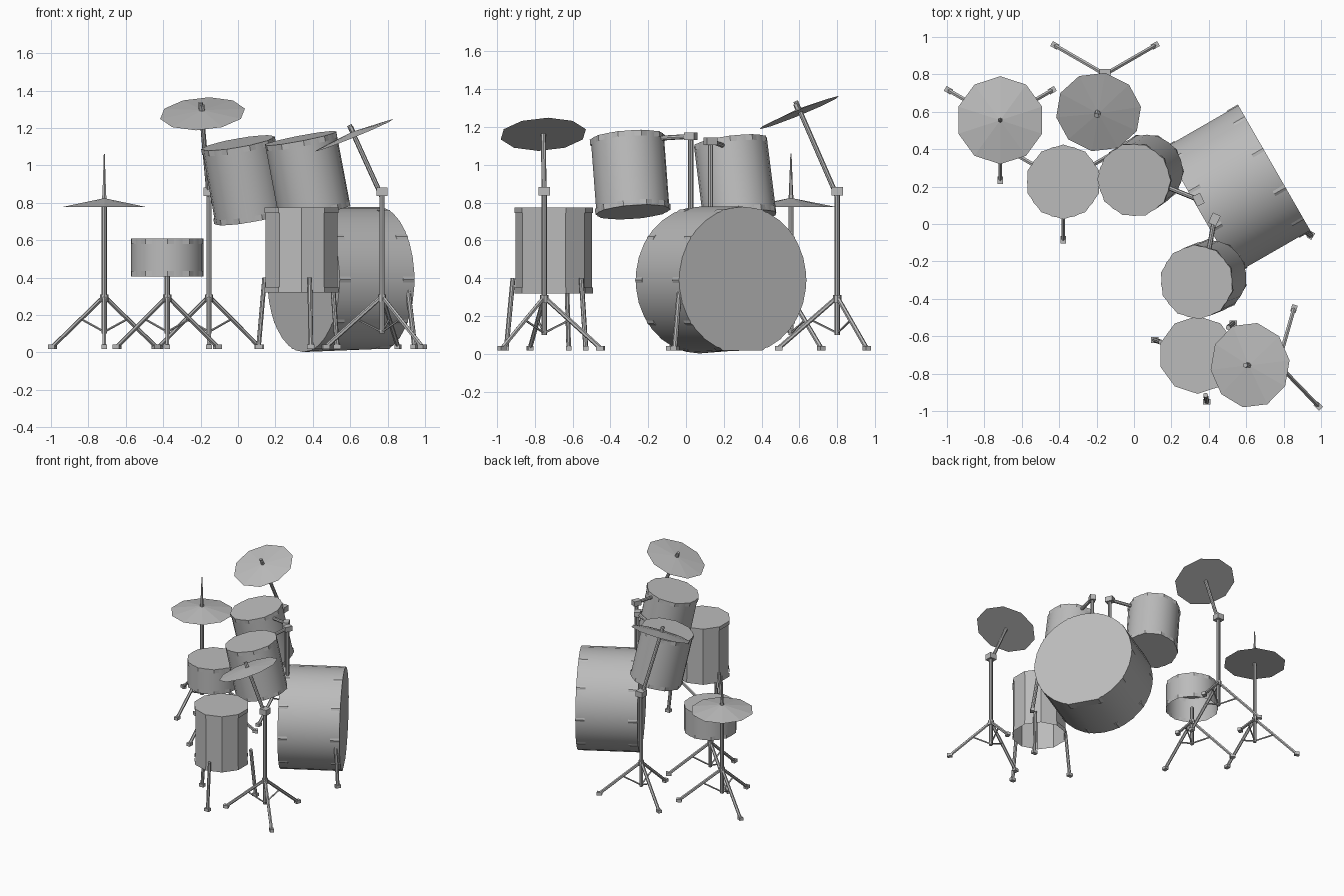
import bpy, bmesh
from math import radians, sin, cos
from mathutils import Vector, Matrix

if "Cube" in bpy.data.objects:
    bpy.data.objects.remove(bpy.data.objects["Cube"])

grey = bpy.data.materials.new("plain grey")
grey.use_nodes = True
grey.diffuse_color = (0.5, 0.5, 0.5, 1)
grey.node_tree.nodes["Principled BSDF"].inputs["Base Color"].default_value = (0.5, 0.5, 0.5, 1)


def finish(name, bm, smooth=False):
    mesh = bpy.data.meshes.new(name)
    bm.to_mesh(mesh)
    bm.free()
    mesh.materials.append(grey)
    obj = bpy.data.objects.new(name, mesh)
    bpy.context.collection.objects.link(obj)
    if smooth:
        bpy.ops.object.select_all(action="DESELECT")
        obj.select_set(True)
        bpy.context.view_layer.objects.active = obj
        bpy.ops.object.shade_smooth_by_angle(angle=radians(30))
    return obj


def frame(a, b):
    """Matrix centred between two points with local z along them."""
    d = b - a
    return Matrix.Translation((a + b) / 2) @ d.to_track_quat("Z", "Y").to_matrix().to_4x4()


def tube(name, a, b, r, sides=8, r2=None, caps="both", smooth=False, turn=0):
    a, b = Vector(a), Vector(b)
    bm = bmesh.new()
    bmesh.ops.create_cone(bm, cap_ends=True, segments=sides, radius1=r,
                          radius2=r if r2 is None else r2, depth=(b - a).length)
    drop = []
    for f in bm.faces:
        if (f.normal.z < -0.9 and caps in ("end", "none")) or \
           (f.normal.z > 0.9 and caps in ("start", "none")):
            drop.append(f)
    bmesh.ops.delete(bm, geom=drop, context="FACES_ONLY")
    bm.transform(frame(a, b) @ Matrix.Rotation(radians(turn), 4, "Z"))
    return finish(name, bm, smooth)


def block(name, centre, size, angle=0):
    bm = bmesh.new()
    bmesh.ops.create_cube(bm, size=1)
    bm.transform(Matrix.Translation(centre) @ Matrix.Rotation(radians(angle), 4, "Z")
                 @ Matrix.Diagonal((*size, 1)))
    return finish(name, bm)


def drum(name, bottom, top, r, band=0.03, sides=20, closed=True):
    """Round shell whose ten-sided hoops show at the corners."""
    bottom, top = Vector(bottom), Vector(top)
    step = (top - bottom).normalized() * band
    shell = tube(name + "_shell", bottom, top, r * 0.97, sides,
                 caps="both" if closed else "end", smooth=True)
    tube(name + "_top_hoop", top - step, top, r, 10, caps="end")
    tube(name + "_bottom_hoop", bottom, bottom + step, r, 10, caps="start" if closed else "none")
    return shell


def foot(name, at, angle=0):
    block(name, (at[0], at[1], 0.03), (0.04, 0.03, 0.024), angle)


def stand(name, x, y, top, angle, reach=0.31):
    """Post on three splayed legs with short braces."""
    tube(name + "_post", (x, y, 0.1), (x, y, top), 0.014)
    tube(name + "_hub", (x, y, 0.27), (x, y, 0.31), 0.022)
    for i in range(3):
        a = radians(angle + 120 * i)
        hub, low = Vector((x, y, 0.3)), Vector((x + reach * cos(a), y + reach * sin(a), 0.03))
        tube(f"{name}_leg_{i + 1}", hub, low, 0.012, 6)
        tube(f"{name}_brace_{i + 1}", (x, y, 0.11), hub.lerp(low, 0.45), 0.006, 5)
        foot(f"{name}_foot_{i + 1}", low, angle + 120 * i)


def cymbal(name, centre, normal, r, rise=0.035):
    n = Vector(normal).normalized()
    c = Vector(centre)
    tube(name, c - n * 0.5 * rise, c + n * 0.5 * rise, r, 10, r2=0.01)
    tube(name + "_nut", c, c + n * 0.04, 0.014, 6)


# Bass drum, lying on its side with the front end flattened onto its hoop
back, front = Vector((0.35, 0.07, 0.39)), Vector((0.75, 0.3, 0.39))
axis = (front - back).normalized()
bass = tube("bass_drum_shell", back, front, 0.388, 30, smooth=True)
for v in bass.data.vertices:
    if (v.co - front).dot(axis) > -0.01:
        v.co.z = max(v.co.z, 0.02)
for label, p, q in (("back", back, back + axis * 0.07), ("front", front - axis * 0.07, front)):
    tube(f"bass_drum_{label}_hoop", p, q, 0.391, 10, turn=18)
tube("bass_drum_spur", (0.9, -0.03, 0.4), (0.945, -0.06, 0.03), 0.014)
foot("bass_drum_spur_foot", (0.945, -0.06), 60)

# Hanging toms
drum("left_tom", (0.41, -0.28, 0.75), (0.335, -0.31, 1.145), 0.2)
drum("right_tom", (0.07, 0.285, 0.72), (0, 0.235, 1.12), 0.2)

# Tom mounts on the bass drum
for name, x, y, z, end, turn in (("left_mount", 0.43, 0.025, 1.15, (0.4, -0.14, 1.14), 65),
                                 ("right_mount", 0.345, 0.13, 1.125, (0.17, 0.2, 1.1), 115)):
    tube(name + "_post", (x, y, 0.7), (x, y, z + 0.02), 0.014)
    block(name + "_clamp", (x, y, z), (0.06, 0.045, 0.04), turn)
    tube(name + "_arm", (x, y, z), end, 0.013)

# Floor tom with three legs
drum("floor_tom", (0.34, -0.7, 0.32), (0.34, -0.7, 0.775), 0.208, sides=10, closed=False)
for i, (x, y) in enumerate(((-0.23, 0.08), (0.05, -0.25), (0.19, 0.17))):
    tube(f"floor_tom_leg_{i + 1}", (0.34 + x * 0.86, -0.7 + y * 0.86, 0.4),
         (0.34 + x, -0.7 + y, 0.03), 0.013)
    foot(f"floor_tom_foot_{i + 1}", (0.34 + x, -0.7 + y))

# Snare drum on its stand
drum("snare", (-0.378, 0.225, 0.405), (-0.378, 0.225, 0.61), 0.2, closed=False)
stand("snare_stand", -0.378, 0.225, 0.42, -90)

# Hi-hat with a thin pull rod
stand("hi_hat_stand", -0.715, 0.555, 0.8, -90, 0.32)
cymbal("hi_hat_cymbal", (-0.715, 0.555, 0.8), (0, 0, 1), 0.235, 0.045)
tube("hi_hat_rod", (-0.715, 0.555, 0.8), (-0.715, 0.555, 1.06), 0.013, 6, r2=0.003)

# Crash and ride cymbals on angled booms
for name, base, tip, centre, normal, angle in (
        ("crash", (-0.155, 0.8), (-0.2, 0.58, 1.335), (-0.19, 0.595, 1.285), (-0.07, -0.41, 1), 30),
        ("ride", (0.77, -0.75), (0.595, -0.755, 1.215), (0.617, -0.755, 1.17), (-0.41, -0.05, 1), -46)):
    x, y = base
    stand(name + "_stand", x, y, 0.88, angle)
    block(name + "_clamp", (x, y, 0.86), (0.06, 0.06, 0.045))
    tube(name + "_boom", (x, y, 0.83), tip, 0.013)
    cymbal(name + "_cymbal", centre, normal, 0.23, 0.02)
